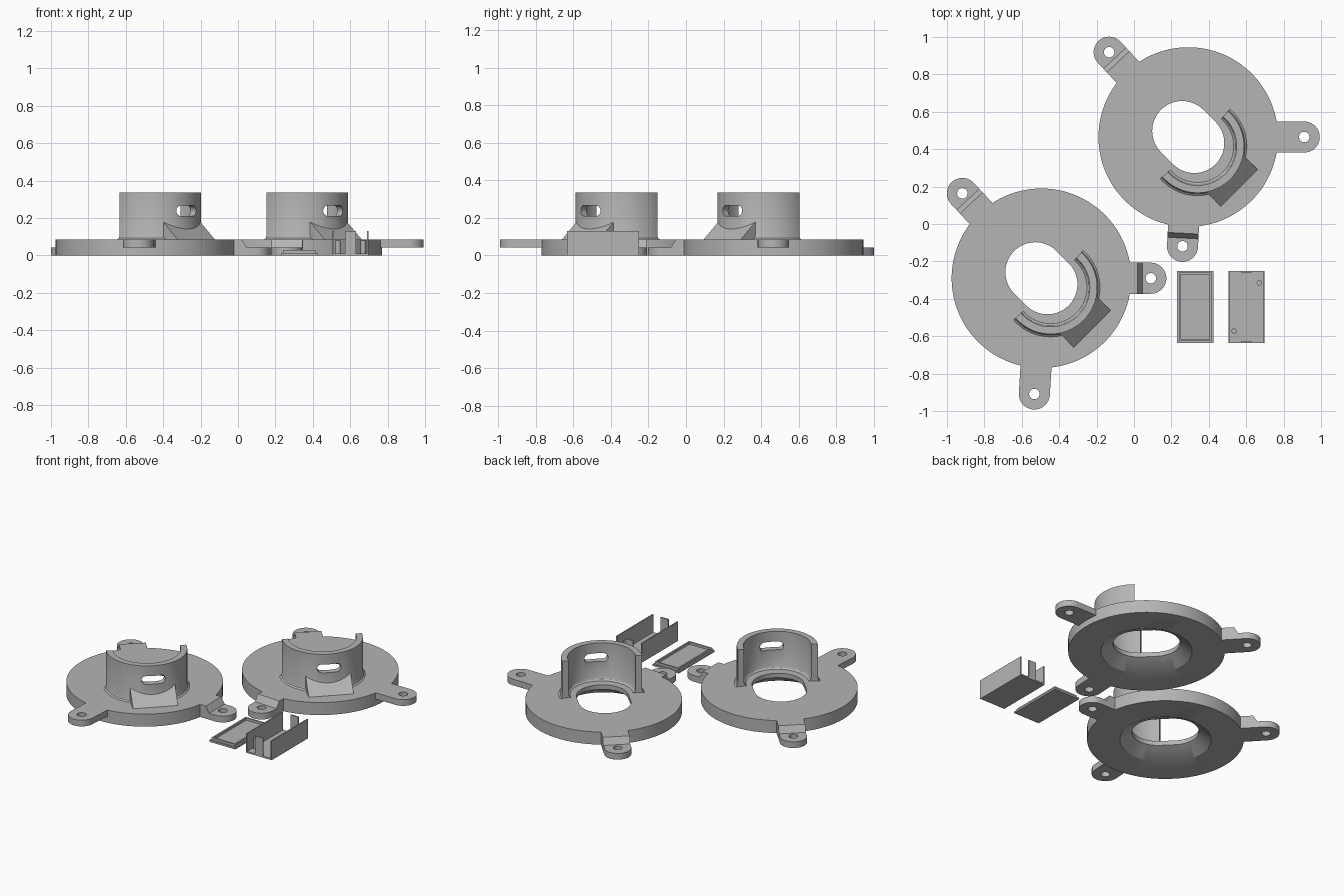
import bpy, bmesh, math
from math import cos, sin, pi, radians
from mathutils import Matrix, Vector

if "Cube" in bpy.data.objects:
    bpy.data.objects.remove(bpy.data.objects["Cube"])

grey = bpy.data.materials.new("plain_grey")
grey.use_nodes = True
GREY = (0.46, 0.46, 0.46, 1)
grey.diffuse_color = GREY
grey.node_tree.nodes["Principled BSDF"].inputs["Base Color"].default_value = GREY

THICK = 0.085      # disc thickness
TAB = 0.042        # tab thickness
SHIFT = 0.07       # collar offset from the disc centre
DIAGONAL = Matrix.Rotation(-pi / 4, 4, "Z")
UPRIGHT = Matrix.Rotation(pi / 2, 4, "X")


def finish(name, bm, matrix):
    bm.transform(matrix)
    bmesh.ops.recalc_face_normals(bm, faces=bm.faces)
    mesh = bpy.data.meshes.new(name)
    bm.to_mesh(mesh)
    bm.free()
    mesh.materials.append(grey)
    obj = bpy.data.objects.new(name, mesh)
    bpy.context.collection.objects.link(obj)
    return obj


def activate(obj):
    bpy.ops.object.select_all(action="DESELECT")
    obj.select_set(True)
    bpy.context.view_layer.objects.active = obj


def smooth(obj):
    activate(obj)
    bpy.ops.object.shade_smooth_by_angle(angle=radians(30))


def cut(obj, cutter):
    activate(obj)
    mod = obj.modifiers.new("cut", "BOOLEAN")
    mod.operation, mod.solver, mod.object = "DIFFERENCE", "EXACT", cutter
    bpy.ops.object.modifier_apply(modifier=mod.name)
    bpy.data.objects.remove(cutter)


def loft(name, rings, matrix, closed=True):
    """Skin a loop of rings; open rings get end caps."""
    bm = bmesh.new()
    rows = [[bm.verts.new(p) for p in ring] for ring in rings]
    n = len(rows)
    for a in range(n if closed else n - 1):
        r, s = rows[a], rows[(a + 1) % n]
        for i in range(len(r)):
            j = (i + 1) % len(r)
            bm.faces.new((r[i], r[j], s[j], s[i]))
    if not closed:
        bm.faces.new(rows[0])
        bm.faces.new(rows[-1])
    return finish(name, bm, matrix)


def prism(name, outline, low, high, matrix):
    rings = [[(x, y, z) for x, y in outline] for z in (low, high)]
    return loft(name, rings, matrix, closed=False)


def oval(r, d=0.0, n=96):
    """Circle stretched by d each way along x."""
    angles = [2 * pi * (i + 0.5) / n for i in range(n)]
    return [(r * cos(t) + math.copysign(d, cos(t)), r * sin(t)) for t in angles]


def rect(x0, x1, y0, y1):
    return [(x0, y0), (x1, y0), (x1, y1), (x0, y1)]


def box(name, x0, x1, y0, y1, z0, z1):
    return prism(name, rect(x0, x1, y0, y1), z0, z1, Matrix())


def tab(name, place, angle, reach, low):
    m = place @ Matrix.Rotation(radians(angle), 4, "Z")
    r, step = 0.083, reach - 0.07
    start = step + 0.01 if low else 0.455
    z0 = 0 if low else THICK - TAB
    arc = [(reach + r * cos(t), r * sin(t))
           for t in (pi * (i / 24 - 0.5) for i in range(25))]
    ear = prism(name, [(start, -r)] + arc + [(start, r)], z0, z0 + TAB, m)
    hole = oval(0.028, n=32)
    cut(ear, prism("cutter", [(x + reach, y) for x, y in hole], -0.1, 0.2, m))
    smooth(ear)
    if low:
        # block that steps down from the disc to the tab
        side = [(0.455, 0), (step + 0.026, 0), (step + 0.026, TAB),
                (step, THICK), (0.455, THICK)]
        prism(name + "_step", side, -r, r, m @ UPRIGHT)


def mount(prefix, x, y, tabs):
    place = Matrix.Translation((x, y, 0))
    m = place @ DIAGONAL
    collar_m = m @ Matrix.Translation((SHIFT, 0, 0))

    # disc with an oval opening that flares to a circle underneath
    def ring(z, *args):
        return [(px, py, z) for px, py in oval(*args)]
    smooth(loft(prefix + "_disc",
                [ring(0, 0.48), ring(THICK, 0.48), ring(THICK, 0.16, 0.046),
                 ring(0.055, 0.16, 0.046), ring(0, 0.28)], m))

    # half-round collar with small fillets at its foot
    profile = [(0.19, 0.08), (0.195, 0.087), (0.203, 0.092), (0.209, 0.105),
               (0.209, 0.335), (0.249, 0.335), (0.249, 0.105),
               (0.254, 0.092), (0.262, 0.087), (0.268, 0.08)]
    sweep = [radians(94) * (i / 32 - 1) for i in range(65)]
    collar = loft(prefix + "_collar",
                  [[(r * cos(t), r * sin(t), z) for r, z in profile] for t in sweep],
                  collar_m, closed=False)
    slot = [(px, py + 0.238) for px, py in oval(0.028, 0.046, 32)]
    sideways = Matrix.Rotation(pi / 2, 4, "Z") @ UPRIGHT
    cut(collar, prism("cutter", slot, 0.1, 0.4, collar_m @ sideways))
    smooth(collar)

    # ramp against the collar, below the slot
    ramp = prism(prefix + "_ramp",
                 [(0.235, 0.08), (0.385, 0.08), (0.385, THICK), (0.235, 0.212)],
                 -0.14, 0.14, m @ UPRIGHT)
    cut(ramp, prism("cutter", oval(0.228), 0, 0.4, collar_m))
    smooth(ramp)

    for i, (angle, reach, low) in enumerate(tabs):
        tab(f"{prefix}_tab_{i + 1}", place, angle, reach, low)


mount("front_mount", -0.495, -0.29,
      [(0, 0.585, True), (133, 0.62, True), (266.5, 0.62, False)])
mount("back_mount", 0.29, 0.465,
      [(0, 0.62, False), (133, 0.62, True), (267, 0.585, True)])

# lid: flat plate with a raised rim
Y0, Y1 = -0.635, -0.25
box("lid_plate", 0.23, 0.425, Y0, Y1, 0, 0.012)


def frame(inset, z):
    return [(x, y, z) for x, y in
            rect(0.23 + inset, 0.425 - inset, Y0 + inset, Y1 - inset)]


loft("lid_rim", [frame(0.01, 0.01), frame(0.01, 0.028),
                 frame(0.02, 0.028), frame(0.02, 0.01)], Matrix())

# open-ended case: floor, two side walls, end clips and locating pegs
X0, X1, WALL = 0.505, 0.697, 0.008
box("case_floor", X0, X1, Y0, Y1, 0, 0.01)
box("case_right_wall", X0, X0 + WALL, Y0, Y1, 0, 0.13)
box("case_left_wall", X1 - WALL, X1, Y0, Y1, 0, 0.13)
for name, y in (("front", Y0), ("back", Y1 - WALL)):
    box(f"case_{name}_clip", 0.573, 0.63, y, y + WALL, 0, 0.13)
for name, x, y in (("front", 0.535, -0.572), ("back", 0.67, -0.315)):
    smooth(prism(f"case_{name}_peg", oval(0.014, n=24), 0.005, 0.08,
                 Matrix.Translation((x, y, 0))))
